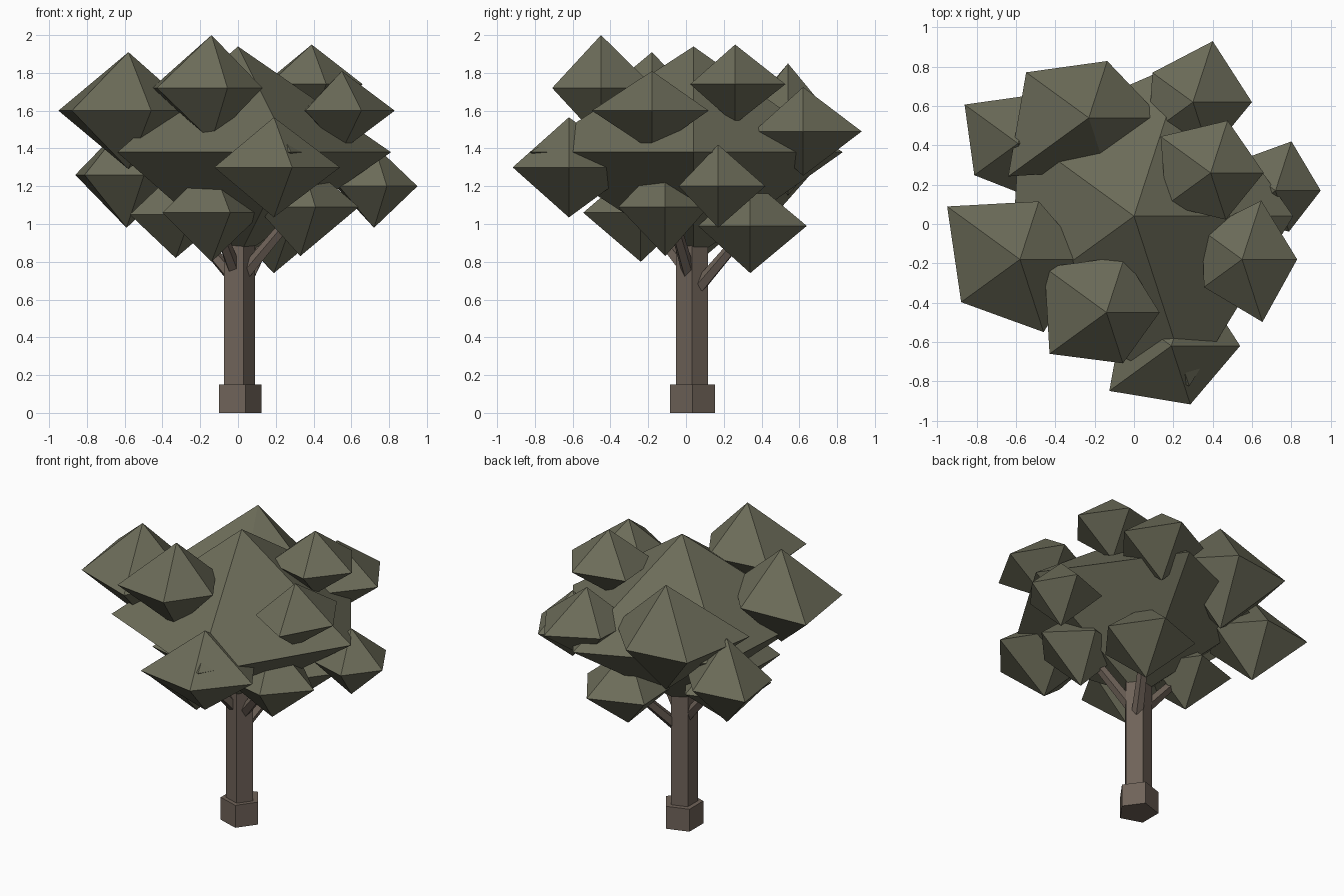
import bpy, bmesh, math
from mathutils import Vector

if "Cube" in bpy.data.objects:
    bpy.data.objects.remove(bpy.data.objects["Cube"])


def material(name, color):
    m = bpy.data.materials.new(name)
    m.diffuse_color = (*color, 1)
    m.use_nodes = True
    m.node_tree.nodes["Principled BSDF"].inputs["Base Color"].default_value = m.diffuse_color
    return m


LEAF = material("leaf_green", (0.15, 0.15, 0.10))
BARK = material("bark_brown", (0.16, 0.125, 0.10))


def add_object(name, verts, faces, mat):
    mesh = bpy.data.meshes.new(name)
    mesh.from_pydata(verts, [], faces)
    bm = bmesh.new()
    bm.from_mesh(mesh)
    bmesh.ops.recalc_face_normals(bm, faces=bm.faces)
    bm.to_mesh(mesh)
    bm.free()
    mesh.materials.append(mat)
    ob = bpy.data.objects.new(name, mesh)
    bpy.context.collection.objects.link(ob)
    return ob


def leaf_clump(name, center, half_height, radii):
    """Five-sided double pyramid with an uneven equator."""
    c = Vector(center)
    verts = []
    for i, r in enumerate(radii):
        a = math.radians(72 * i)
        verts.append(c + Vector((r * math.cos(a), r * math.sin(a), 0)))
    verts += [c + Vector((0, 0, half_height)), c - Vector((0, 0, half_height))]
    faces = []
    for i in range(5):
        j = (i + 1) % 5
        faces += [(i, j, 5), (j, i, 6)]
    add_object(name, verts, faces, LEAF)


def prism(name, start, end, r0, r1, sides):
    """Tapered prism running from start to end."""
    start, end = Vector(start), Vector(end)
    d = end - start
    vertical = abs(d.x) + abs(d.y) < 1e-6
    u = Vector((1, 0, 0)) if vertical else d.cross(Vector((0, 0, 1))).normalized()
    v = d.normalized().cross(u)
    verts = []
    for p, r in ((start, r0), (end, r1)):
        for i in range(sides):
            a = 2 * math.pi * i / sides
            verts.append(p + r * (math.cos(a) * u + math.sin(a) * v))
    n = sides
    faces = [(i, (i + 1) % n, n + (i + 1) % n, n + i) for i in range(n)]
    faces += [tuple(range(n)), tuple(range(n, 2 * n))]
    add_object(name, verts, faces, BARK)


# Trunk and its wider foot
prism("trunk_foot", (0, 0.035, 0), (0, 0.035, 0.15), 0.125, 0.125, 5)
prism("trunk", (0, 0.032, 0.14), (0, 0.032, 0.89), 0.09, 0.09, 5)

# Branches reaching into the low clumps
prism("branch_left", (-0.02, 0.04, 0.71), (-0.25, 0.08, 0.98), 0.038, 0.03, 5)
prism("branch_right", (0.02, 0.02, 0.72), (0.28, -0.07, 1.03), 0.038, 0.03, 5)
prism("branch_back", (0.03, 0.07, 0.67), (0.16, 0.29, 0.93), 0.038, 0.03, 5)
prism("branch_front", (-0.02, 0.0, 0.76), (-0.11, -0.19, 1.0), 0.038, 0.03, 5)

# Central crown
leaf_clump("crown_core", (0, 0.04, 1.38), 0.56, (0.81, 0.83, 0.72, 0.79, 0.91))

# Upper clumps
leaf_clump("clump_upper_left", (-0.58, -0.18, 1.60), 0.31, (0.35, 0.31, 0.458, 0.37, 0.389))
leaf_clump("clump_upper_front", (-0.14, -0.45, 1.72), 0.28, (0.27, 0.30, 0.39, 0.358, 0.272))
leaf_clump("clump_upper_right", (0.55, -0.18, 1.60), 0.21, (0.28, 0.315, 0.25, 0.24, 0.335))
leaf_clump("clump_upper_back", (0.39, 0.26, 1.74), 0.21, (0.27, 0.28, 0.315, 0.28, 0.25))

# Middle clumps
leaf_clump("clump_back_left", (-0.23, 0.54, 1.50), 0.35, (0.37, 0.304, 0.394, 0.507, 0.28))
leaf_clump("clump_back_right", (0.30, 0.62, 1.49), 0.235, (0.30, 0.326, 0.255, 0.28, 0.275))
leaf_clump("clump_front", (0.19, -0.62, 1.30), 0.265, (0.35, 0.38, 0.30, 0.39, 0.313))
leaf_clump("clump_side_left", (-0.59, 0.41, 1.26), 0.28, (0.30, 0.26, 0.336, 0.275, 0.30))
leaf_clump("clump_side_right", (0.72, 0.17, 1.20), 0.22, (0.23, 0.263, 0.25, 0.23, 0.22))

# Low clumps around the branches
leaf_clump("clump_low_left", (-0.33, 0.09, 1.05), 0.23, (0.27, 0.28, 0.28, 0.30, 0.27))
leaf_clump("clump_low_front", (-0.14, -0.24, 1.06), 0.26, (0.27, 0.29, 0.30, 0.32, 0.32))
leaf_clump("clump_low_right", (0.33, -0.11, 1.09), 0.26, (0.31, 0.24, 0.28, 0.29, 0.26))
leaf_clump("clump_low_back", (0.19, 0.34, 0.99), 0.25, (0.30, 0.315, 0.30, 0.28, 0.29))
